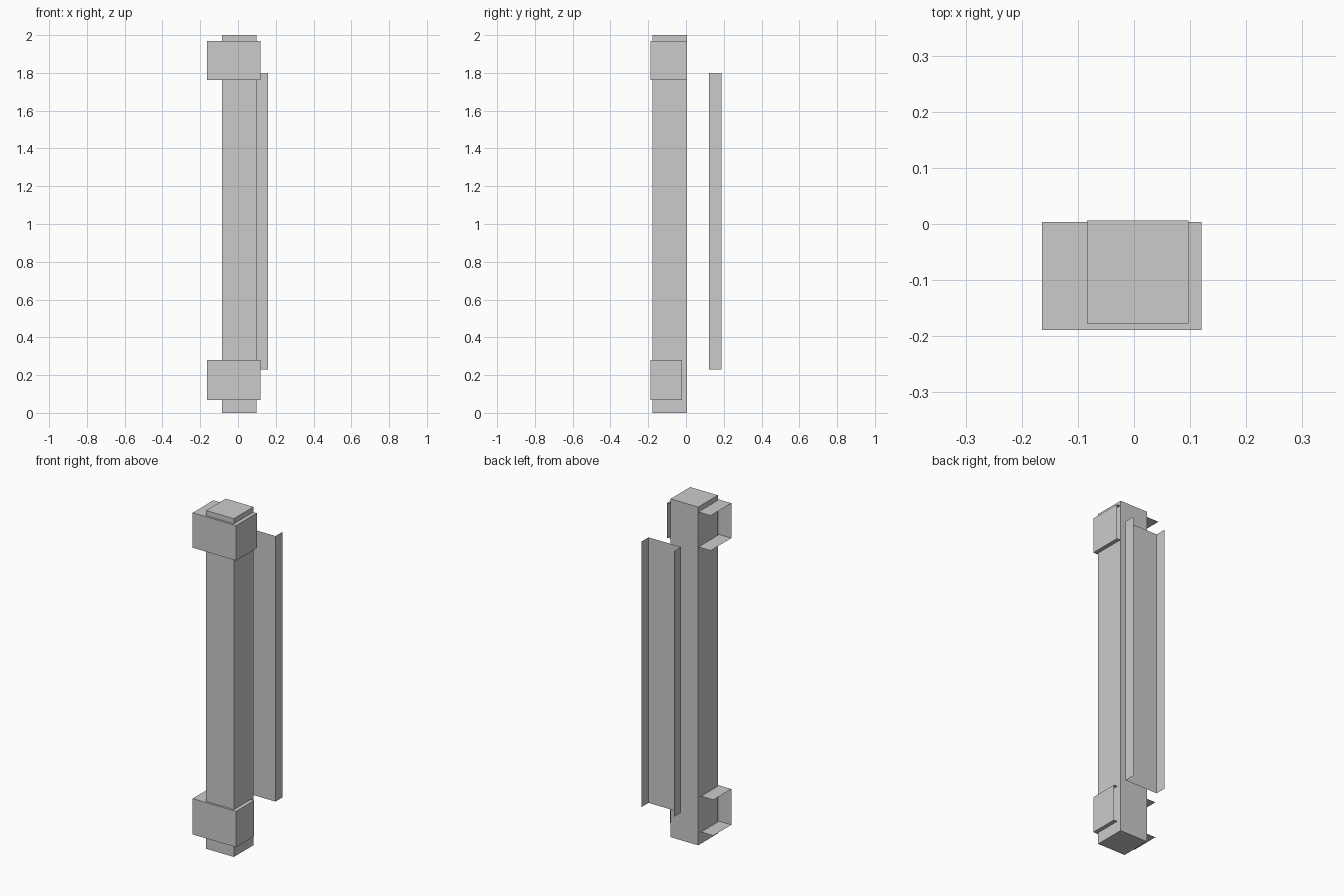
import bpy, bmesh

if "Cube" in bpy.data.objects:
    bpy.data.objects.remove(bpy.data.objects["Cube"])

def sheet_object(name, quads):
    """Build one mesh object from thin quads, welding shared edges."""
    bm = bmesh.new()
    for q in quads:
        bm.faces.new([bm.verts.new(p) for p in q])
    bmesh.ops.remove_doubles(bm, verts=bm.verts, dist=1e-5)
    mesh = bpy.data.meshes.new(name)
    bm.to_mesh(mesh)
    bm.free()
    obj = bpy.data.objects.new(name, mesh)
    bpy.context.collection.objects.link(obj)
    return obj

def post(name, x0, x1, y0, y1, z0, z1):
    bpy.ops.mesh.primitive_cube_add(size=1, location=((x0 + x1) / 2, (y0 + y1) / 2, (z0 + z1) / 2))
    obj = bpy.context.object
    obj.name = name
    obj.scale = (x1 - x0, y1 - y0, z1 - z0)
    bpy.ops.object.transform_apply(location=False, rotation=False, scale=True)

def bracket(name, x0, x1, y0, y1, z0, z1):
    """Thin sleeve: front, right, top and bottom sheets, open at left and back."""
    sheet_object(name, [
        [(x0, y0, z0), (x1, y0, z0), (x1, y0, z1), (x0, y0, z1)],
        [(x1, y0, z0), (x1, y1, z0), (x1, y1, z1), (x1, y0, z1)],
        [(x0, y0, z1), (x1, y0, z1), (x1, y1, z1), (x0, y1, z1)],
        [(x0, y1, z0), (x1, y1, z0), (x1, y0, z0), (x0, y0, z0)],
    ])

def channel(name, path, z0, z1):
    """Open profile extruded upward."""
    sheet_object(name, [[(*a, z0), (*b, z0), (*b, z1), (*a, z1)]
                        for a, b in zip(path, path[1:])])

# square main post
post("main_post", -0.084, 0.097, -0.177, 0.006, 0, 2)

# brackets near both ends
bracket("upper_bracket", -0.164, 0.12, -0.189, 0.004, 1.763, 1.97)
bracket("lower_bracket", -0.164, 0.12, -0.189, -0.021, 0.068, 0.28)

# U-channel behind the post, open to the back
channel("rear_channel", [(-0.053, 0.187), (-0.053, 0.122), (0.16, 0.122), (0.16, 0.187)], 0.23, 1.8)
